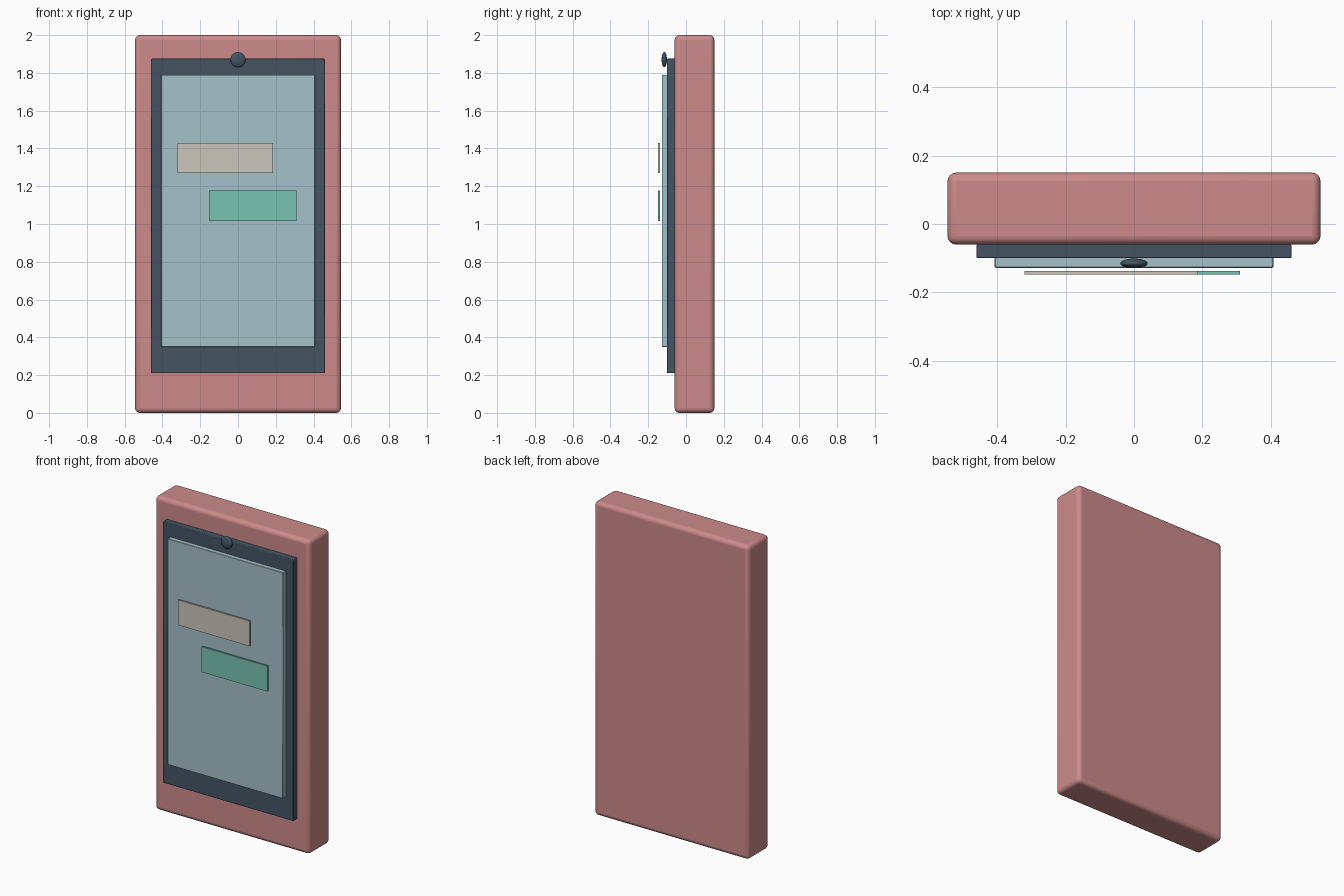
import bpy

if "Cube" in bpy.data.objects:
    bpy.data.objects.remove(bpy.data.objects["Cube"])


def linear(c):
    c /= 255
    return c / 12.92 if c <= 0.04045 else ((c + 0.055) / 1.055) ** 2.4


def material(name, rgb):
    m = bpy.data.materials.new(name)
    m.diffuse_color = (*[linear(c) for c in rgb], 1)
    m.use_nodes = True
    m.node_tree.nodes["Principled BSDF"].inputs["Base Color"].default_value = m.diffuse_color
    return m


pink = material("dusty pink", (205, 139, 139))
slate = material("dark slate", (69, 85, 100))
glass = material("pale blue", (165, 193, 202))
beige = material("warm beige", (203, 199, 188))
green = material("mint green", (121, 195, 181))


def finish(name, mat):
    ob = bpy.context.object
    ob.name = name
    ob.data.materials.append(mat)
    return ob


def box(name, mat, x, y, z, bevel=0, segments=2):
    """Box from (min, max) ranges on each axis, with optional rounded edges."""
    spans = (x, y, z)
    bpy.ops.mesh.primitive_cube_add(size=1, location=[(a + b) / 2 for a, b in spans])
    ob = finish(name, mat)
    ob.scale = [b - a for a, b in spans]
    bpy.ops.object.transform_apply(location=False, rotation=False, scale=True)
    if bevel:
        mod = ob.modifiers.new("rounded edges", 'BEVEL')
        mod.width = bevel
        mod.segments = segments
        bpy.ops.object.shade_smooth_by_angle()
    return ob


# Phone case, bezel and screen, stacked towards the front
box("case", pink, (-0.545, 0.545), (-0.06, 0.15), (0, 2), 0.025, 4)
box("bezel", slate, (-0.46, 0.46), (-0.10, -0.058), (0.21, 1.875), 0.004)
box("screen", glass, (-0.407, 0.407), (-0.128, -0.098), (0.35, 1.79), 0.002, 1)

# Two message bubbles floating just off the screen
box("received_message", beige, (-0.32, 0.185), (-0.148, -0.137), (1.27, 1.43))
box("sent_message", green, (-0.153, 0.31), (-0.148, -0.137), (1.015, 1.177))

# Flattened camera dot at the top of the bezel
bpy.ops.mesh.primitive_uv_sphere_add(segments=32, ring_count=16, location=(0, -0.115, 1.87))
camera_dot = finish("camera_dot", slate)
camera_dot.scale = (0.04, 0.014, 0.04)
bpy.ops.object.transform_apply(location=False, rotation=False, scale=True)
bpy.ops.object.shade_smooth()
